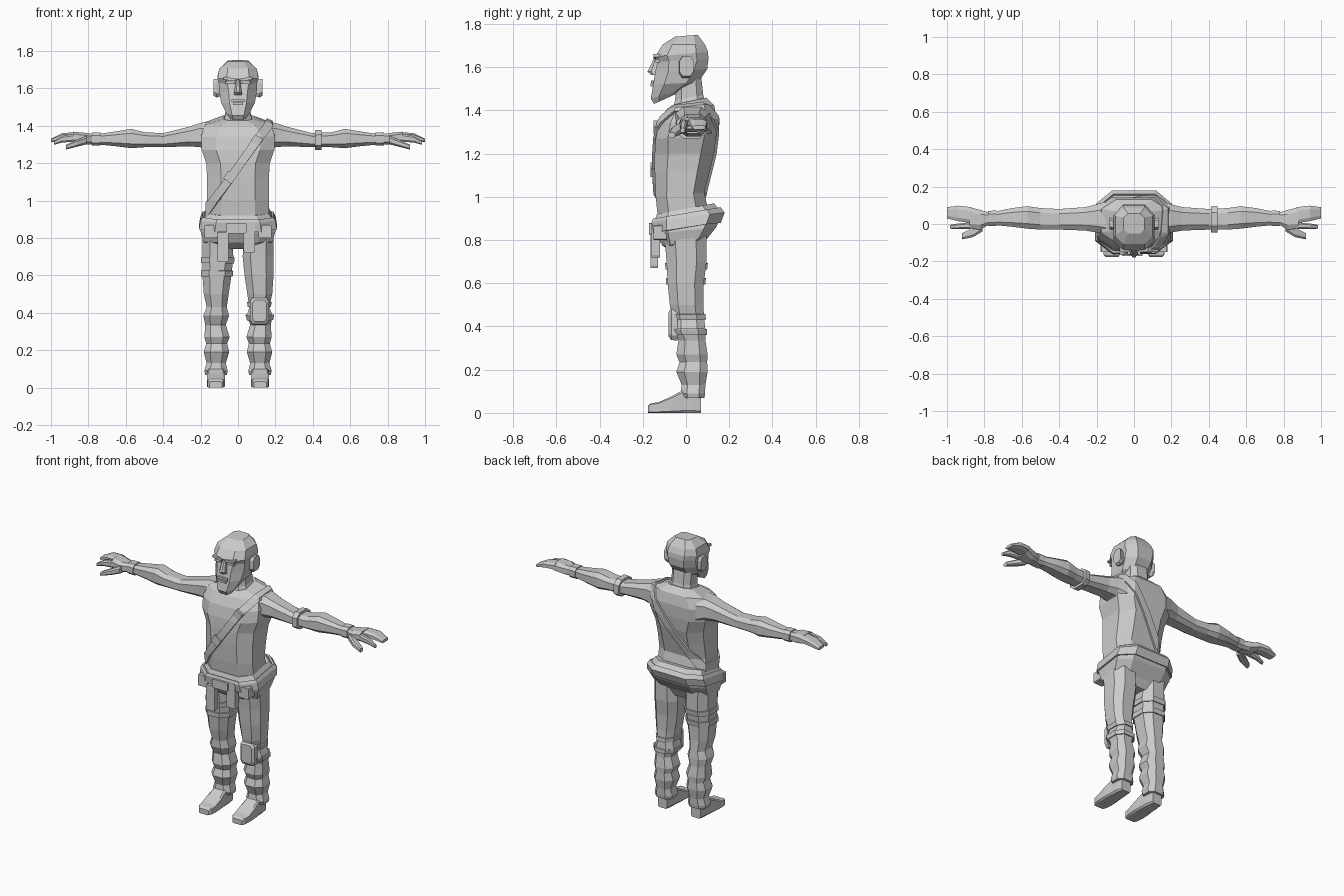
import bpy, bmesh, math
from mathutils import Vector, Matrix

grey = bpy.data.materials.new("plain grey")
grey.diffuse_color = (0.6, 0.6, 0.6, 1)


def finish(name, bm):
    bmesh.ops.recalc_face_normals(bm, faces=bm.faces)
    me = bpy.data.meshes.new(name)
    bm.to_mesh(me)
    bm.free()
    me.materials.append(grey)
    ob = bpy.data.objects.new(name, me)
    bpy.context.collection.objects.link(ob)
    return ob


def ring(axis, p, a0, a1, b0, b1, c=0.55, p2=None):
    """Chamfered rectangle across an axis; p..p2 tilts it along its second direction."""
    p2 = p if p2 is None else p2
    ca, cb, ra, rb = (a0 + a1) / 2, (b0 + b1) / 2, (a1 - a0) / 2, (b1 - b0) / 2
    out = []
    for u, v in ((c, -1), (1, -c), (1, c), (c, 1), (-c, 1), (-1, c), (-1, -c), (-c, -1)):
        a, b, t = ca + u * ra, cb + v * rb, p + (p2 - p) * (v + 1) / 2
        out.append(Vector({'x': (t, a, b), 'y': (a, t, b), 'z': (a, b, t)}[axis]))
    return out


def loft(name, rings, side=1):
    bm = bmesh.new()
    rows = [[bm.verts.new((v.x * side, v.y, v.z)) for v in r] for r in rings]
    for lo, hi in zip(rows, rows[1:]):
        for i in range(8):
            j = (i + 1) % 8
            bm.faces.new((lo[i], lo[j], hi[j], hi[i]))
    bm.faces.new(rows[0][::-1])
    bm.faces.new(rows[-1])
    return finish(name, bm)


def plate(name, x0, x1, y0, y1, z0, z1, turn=0):
    ob = loft(name, [ring('y', y1, x0, x1, z0, z1, 0.85), ring('y', y0, x0, x1, z0, z1, 0.85)])
    mid = Vector(((x0 + x1) / 2, 0, (z0 + z1) / 2))
    ob.data.transform(Matrix.Translation(mid) @ Matrix.Rotation(turn, 4, 'Y') @ Matrix.Translation(-mid))
    return ob


def band(name, source, co, normal, width, thick=0.012):
    """Strap that hugs a part: a slice of its surface, thickened outwards."""
    bm = bmesh.new()
    bm.from_mesh(source.data)
    co, n = Vector(co), Vector(normal).normalized()
    for s in (1, -1):
        bmesh.ops.bisect_plane(bm, geom=bm.verts[:] + bm.edges[:] + bm.faces[:],
                               plane_co=co + n * s * width / 2, plane_no=n * s, clear_outer=True)
    me = bpy.data.meshes.new(name)
    bm.to_mesh(me)
    bm.free()
    ob = bpy.data.objects.new(name, me)
    bpy.context.collection.objects.link(ob)
    mod = ob.modifiers.new("thickness", 'SOLIDIFY')
    mod.thickness, mod.offset = thick, 1
    return ob


def body(name, rows):
    # rows: half width, front y, back y, front z, back z, corner
    return loft(name, [ring('z', zf, -w, w, y0, y1, c, zb) for w, y0, y1, zf, zb, c in rows])


# Torso, neck and hips
torso = body("shirt", [
    (.165, -.13, .10, .90, .95, .55), (.165, -.14, .085, 1.0, 1.02, .55),
    (.165, -.145, .11, 1.12, 1.12, .55), (.17, -.145, .13, 1.2, 1.2, .55),
    (.195, -.14, .14, 1.27, 1.28, .6), (.197, -.125, .143, 1.34, 1.36, .6),
    (.175, -.095, .13, 1.40, 1.425, .55), (.085, -.065, .095, 1.425, 1.46, .6)])
body("neck", [(.085, -.065, .095, 1.39, 1.43, .55), (.068, -.05, .08, 1.45, 1.47, .55),
              (.066, -.045, .07, 1.55, 1.56, .55)])
hips = body("hips", [
    (.10, -.06, .06, .74, .74, .6), (.185, -.11, .085, .775, .79, .6),
    (.2, -.14, .14, .83, .86, .6), (.19, -.148, .168, .88, .925, .6),
    (.165, -.135, .13, .92, .97, .6)])
band("belt", hips, (0, 0, .888), (0, -.17, 1), .06)
strap_n = (.81, 0, -.58)
band("chest_strap", torso, (.03, 0, 1.22), strap_n, .045)
plate("strap_buckle", -.07, -.015, -.165, -.14, 1.1, 1.15, math.radians(35))
plate("strap_clip", .075, .125, -.15, -.12, 1.3, 1.345, math.radians(35))

# Hanging belt pieces
plate("belt_knot", -.065, .045, -.172, -.14, .825, .88)
plate("belt_cloth_long", -.11, -.05, -.165, -.13, .67, .83)
plate("belt_cloth_short", .03, .09, -.16, -.12, .72, .88)
for s in (-1, 1):
    plate("hip_pouch", s * .145 - .035, s * .145 + .035, -.15, -.09, .80, .87)

# Head and face
body("head", [
    (.045, -.148, -.05, 1.43, 1.475, .55), (.062, -.163, -.01, 1.455, 1.50, .5),
    (.09, -.152, .055, 1.52, 1.53, .5), (.1, -.142, .098, 1.58, 1.59, .5),
    (.103, -.132, .104, 1.625, 1.64, .55), (.11, -.143, .102, 1.65, 1.67, .55),
    (.1, -.108, .088, 1.705, 1.705, .55), (.055, -.05, .055, 1.742, 1.75, .6)])
loft("nose", [ring('z', 1.565, -.022, .022, -.162, -.12, .5),
              ring('z', 1.58, -.02, .02, -.178, -.12, .4),
              ring('z', 1.645, -.01, .01, -.147, -.12, .5)])
plate("upper_lip", -.035, .035, -.163, -.14, 1.527, 1.54)
plate("lower_lip", -.028, .028, -.165, -.14, 1.51, 1.524)
for s in (-1, 1):
    plate("eye", s * .045 - .022, s * .045 + .022, -.142, -.12, 1.622, 1.636)
    plate("brow", s * .045 - .032, s * .045 + .032, -.150, -.12, 1.642, 1.657, s * -.15)
    loft("ear", [ring('x', .09, -.025, .025, 1.56, 1.64), ring('x', .115, -.032, .03, 1.55, 1.65),
                 ring('x', .13, -.03, .035, 1.56, 1.65)], s)

# Arms and hands
arms, legs = {}, {}
for s in (-1, 1):
    arms[s] = loft("arm", [ring('x', x, y0, y1, z0, z1) for x, y0, y1, z0, z1 in (
        (.15, -.06, .12, 1.26, 1.42), (.2, -.045, .105, 1.285, 1.415), (.26, -.035, .09, 1.29, 1.395),
        (.4, -.03, .08, 1.285, 1.36), (.5, -.03, .085, 1.285, 1.365), (.57, -.025, .095, 1.28, 1.383),
        (.65, -.015, .085, 1.29, 1.37), (.75, -.005, .065, 1.3, 1.355), (.79, 0, .062, 1.3, 1.355))], s)
    loft("cuff", [ring('x', .735, -.012, .072, 1.293, 1.363), ring('x', .78, -.01, .07, 1.293, 1.363)], s)
    loft("palm", [ring('x', x, y0, y1, z0, z1) for x, y0, y1, z0, z1 in (
        (.77, 0, .06, 1.3, 1.355), (.82, -.03, .075, 1.3, 1.362), (.88, -.025, .09, 1.315, 1.368))], s)
    loft("fingers", [ring('x', x, y0, y1, z0, z1) for x, y0, y1, z0, z1 in (
        (.87, .005, .09, 1.322, 1.366), (.94, .015, .098, 1.322, 1.36), (1.0, .03, .09, 1.312, 1.33))], s)
    loft("index_finger", [ring('x', x, y0, y1, z0, z1) for x, y0, y1, z0, z1 in (
        (.86, -.025, .01, 1.315, 1.36), (.94, -.027, .003, 1.31, 1.345), (.985, -.025, -.005, 1.298, 1.318))], s)
    loft("thumb", [ring('x', x, y0, y1, z0, z1) for x, y0, y1, z0, z1 in (
        (.81, -.04, .02, 1.3, 1.345), (.86, -.07, -.02, 1.288, 1.325), (.92, -.082, -.05, 1.273, 1.298))], s)

    # Trouser legs with folds, and shoes
    legs[s] = loft("trouser_leg", [ring('z', z, x0, x1, y0, y1, .5) for x0, x1, y0, y1, z in (
        (.03, .19, -.10, .095, .82), (.025, .19, -.09, .095, .70), (.035, .19, -.085, .082, .6),
        (.05, .183, -.075, .08, .5), (.06, .167, -.06, .085, .43), (.048, .185, -.06, .09, .385),
        (.065, .175, -.035, .09, .335), (.045, .18, -.045, .1, .27), (.058, .17, -.03, .098, .235),
        (.047, .183, -.045, .1, .19), (.065, .168, -.02, .09, .13), (.055, .18, -.025, .088, .09),
        (.06, .175, -.015, .085, .068))], s)
    loft("shoe", [ring('y', y, x0, x1, 0, z, .8) for y, x0, x1, z in (
        (.07, .085, .15, .09), (.03, .078, .158, .105), (-.01, .075, .16, .108), (-.07, .07, .167, .075),
        (-.125, .07, .167, .05), (-.165, .075, .162, .043), (-.177, .085, .152, .032))], s)

# Straps on limbs and the knee pad
band("arm_band", arms[1], (.43, 0, 1.32), (1, 0, 0), .035, .016)
band("thigh_band", legs[-1], (0, 0, .61), (0, 0, 1), .03, .008)
band("thigh_wrap", legs[-1], (0, 0, .68), (0, 0, 1), .03, .008)
for z in (.375, .445):
    band("knee_strap", legs[1], (.1, 0, z), (0, 0, 1), .025, .008)
loft("knee_pad", [ring('y', -.04, .063, .167, .335, .485, .7), ring('y', -.068, .065, .165, .337, .483, .7),
                  ring('y', -.08, .078, .152, .352, .468, .7)])

# Straps share the body colour
for ob in bpy.data.objects:
    if not ob.data.materials:
        ob.data.materials.append(grey)
